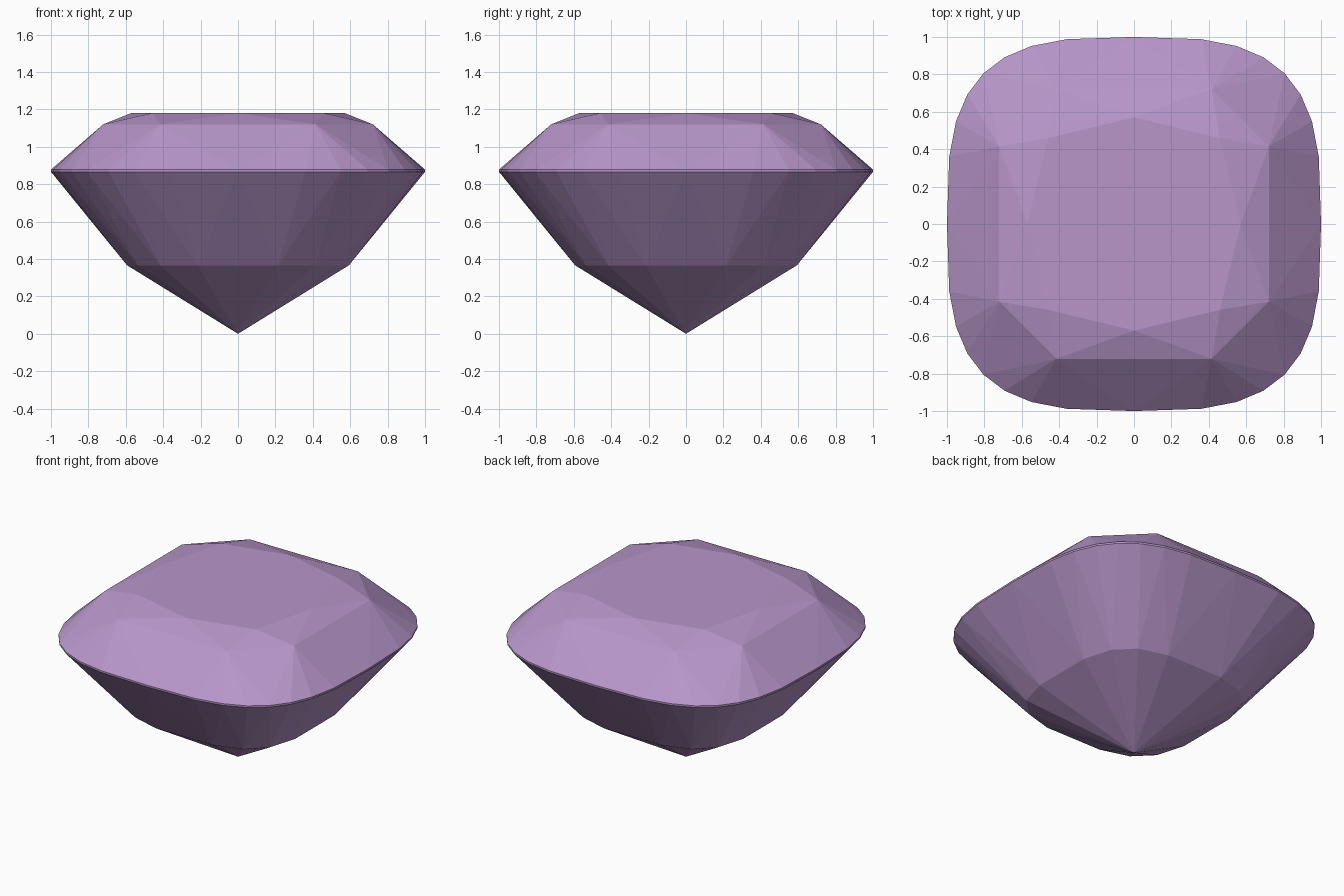
import bpy, bmesh
from math import sin, cos, pi, copysign

if "Cube" in bpy.data.objects:
    bpy.data.objects.remove(bpy.data.objects["Cube"])

POWER = 2 / 3.2      # superellipse exponent of the cushion outline
STEPS = 32           # girdle divisions

def cushion(step, scale, z):
    """Point on the scaled cushion outline at a 1/32 turn step."""
    a = 2 * pi * step / STEPS
    f = lambda v: copysign(abs(v) ** POWER, v) if abs(v) > 1e-9 else 0.0
    return (scale * f(cos(a)), scale * f(sin(a)), z)

bm = bmesh.new()

def ring(start, stride, scale, z):
    return [bm.verts.new(cushion(s, scale, z)) for s in range(start, STEPS, stride)]

table = ring(0, 4, 0.57, 1.18)       # table corners
star = ring(2, 4, 0.757, 1.12)       # star facet tips
girdle_top = ring(0, 1, 1.0, 0.878)
girdle_low = ring(0, 1, 1.0, 0.866)
pavilion = ring(1, 2, 0.6, 0.366)    # break in the lower facets
culet = bm.verts.new((0, 0, 0))
face = bm.faces.new

# Crown: table, star facets, split kites and upper girdle fans
face(table)
for i in range(8):
    j = (i + 1) % 8
    face((table[i], star[i], table[j]))
    face((table[i], star[i - 1], star[i]))
    face((star[i - 1], girdle_top[4 * i], star[i]))
    for k in range(4 * i, 4 * i + 4):
        face((star[i], girdle_top[k], girdle_top[(k + 1) % STEPS]))

# Girdle band
for k in range(STEPS):
    n = (k + 1) % STEPS
    face((girdle_top[k], girdle_low[k], girdle_low[n], girdle_top[n]))

# Pavilion: lower girdle facets and point
for i in range(16):
    j = (i + 1) % 16
    a, b, c = (girdle_low[(2 * i + d) % STEPS] for d in range(3))
    face((pavilion[i], b, a))
    face((pavilion[i], c, b))
    face((pavilion[i], pavilion[j], c))
    face((pavilion[j], pavilion[i], culet))

bmesh.ops.recalc_face_normals(bm, faces=bm.faces)
mesh = bpy.data.meshes.new("cushion_gem")
bm.to_mesh(mesh)
bm.free()
mat = bpy.data.materials.new("amethyst purple")
mat.diffuse_color = (0.479, 0.305, 0.591, 1)
mat.use_nodes = True
mat.node_tree.nodes["Principled BSDF"].inputs["Base Color"].default_value = mat.diffuse_color
mesh.materials.append(mat)
bpy.context.collection.objects.link(bpy.data.objects.new("cushion_gem", mesh))
